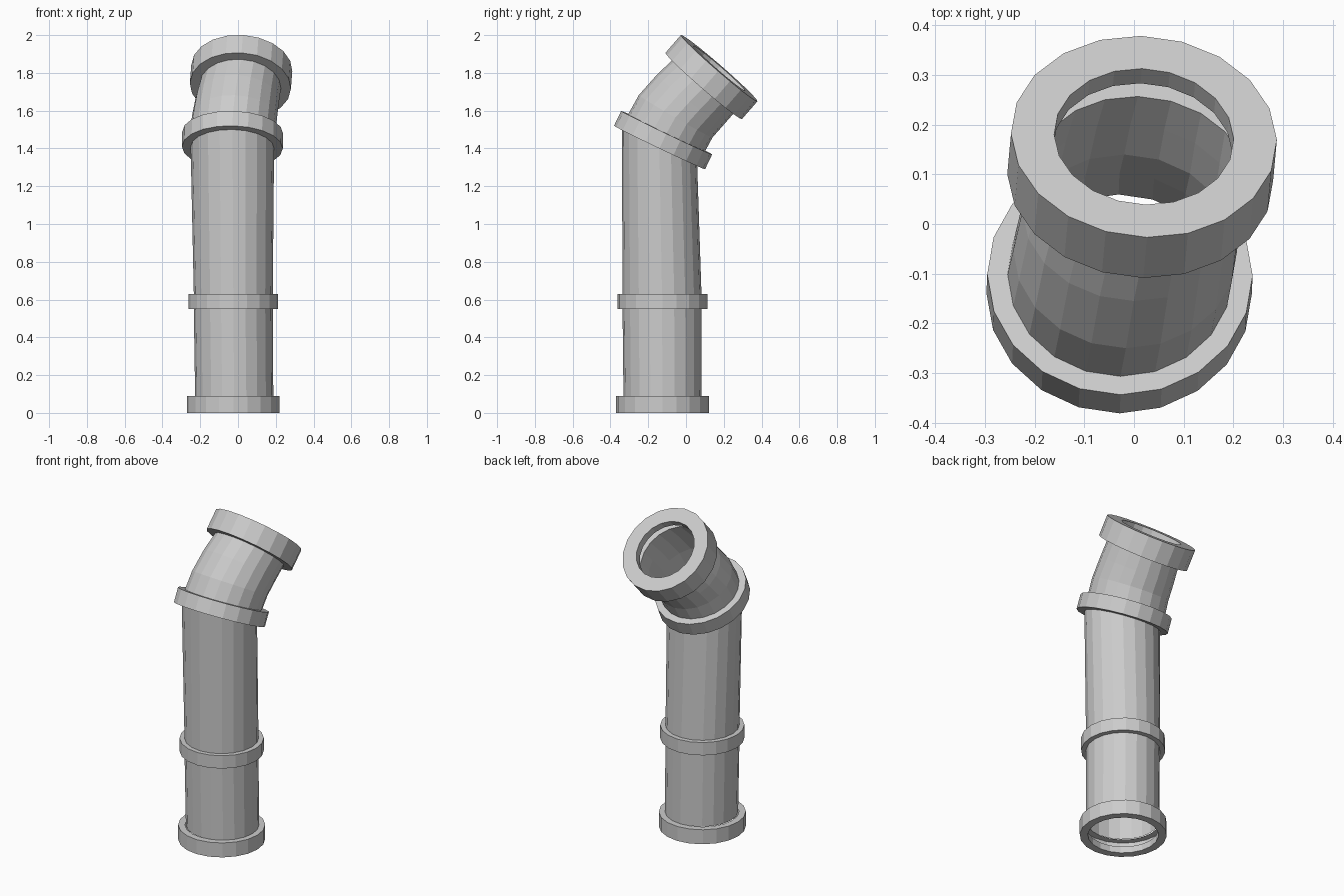
import bpy, bmesh
from math import sin, cos, tau
from mathutils import Vector

if "Cube" in bpy.data.objects:
    bpy.data.objects.remove(bpy.data.objects["Cube"])

SIDES = 20


def loft(name, stations):
    """Skin a tube through rings given as (centre, axis, radius)."""
    bm = bmesh.new()
    rings = []
    for centre, axis, radius in stations:
        q = Vector((0, 0, 1)).rotation_difference(Vector(axis).normalized())
        rings.append([bm.verts.new(Vector(centre) + q @ Vector(
            (radius * cos(tau * i / SIDES), radius * sin(tau * i / SIDES), 0)))
            for i in range(SIDES)])
    for a, b in zip(rings, rings[1:]):
        for i in range(SIDES):
            j = (i + 1) % SIDES
            bm.faces.new((a[i], a[j], b[j], b[i]))
    me = bpy.data.meshes.new(name)
    bm.to_mesh(me)
    bm.free()
    ob = bpy.data.objects.new(name, me)
    bpy.context.collection.objects.link(ob)
    return ob


def collar(name, base, axis, profile):
    """Band around the pipe; profile is (distance along axis, radius)."""
    n = Vector(axis).normalized()
    return loft(name, [(Vector(base) + n * h, n, r) for h, r in profile])


UP = (0, 0, 1)
MID_AXIS = (0.02, 0.43, 0.9)
TOP_AXIS = (0.06, 0.655, 0.755)
mid_base = (-0.03, -0.14, 1.405)
top_base = (0.0125, 0.094, 1.731)
bend_start = Vector(mid_base) + Vector(MID_AXIS).normalized() * 0.087

# Straight pipe, leaning and widening slightly
loft("straight_pipe", [
    ((-0.02, -0.124, 0.09), UP, 0.207),
    ((-0.025, -0.127, 0.55), UP, 0.209),
    ((-0.025, -0.127, 0.63), UP, 0.209),
    (mid_base, MID_AXIS, 0.221)])

# Elbow between the two tilted collars
loft("elbow_pipe", [
    (mid_base, MID_AXIS, 0.221),
    (bend_start, MID_AXIS, 0.226),
    ((-0.018, -0.055, 1.57), (0.03, 0.5, 0.866), 0.225),
    ((-0.004, 0.022, 1.657), (0.05, 0.6, 0.8), 0.221),
    (top_base, TOP_AXIS, 0.215)])

# Bottom collar with a short inner lip
collar("base_collar", (-0.025, -0.125, 0), UP,
       [(0.04, 0.2), (0, 0.2), (0, 0.246), (0.09, 0.246), (0.09, 0.207)])

# Joint bands
collar("lower_band", (-0.025, -0.125, 0.55), UP,
       [(0, 0.209), (0, 0.238), (0.08, 0.238), (0.08, 0.209)])
collar("elbow_band", mid_base, MID_AXIS,
       [(0, 0.221), (0, 0.267), (0.087, 0.267), (0.087, 0.226)])

# Mouth collar, hollow behind its inner lip
collar("mouth_collar", top_base, TOP_AXIS,
       [(0, 0.215), (0, 0.268), (0.125, 0.268), (0.125, 0.181), (0.08, 0.181)])
